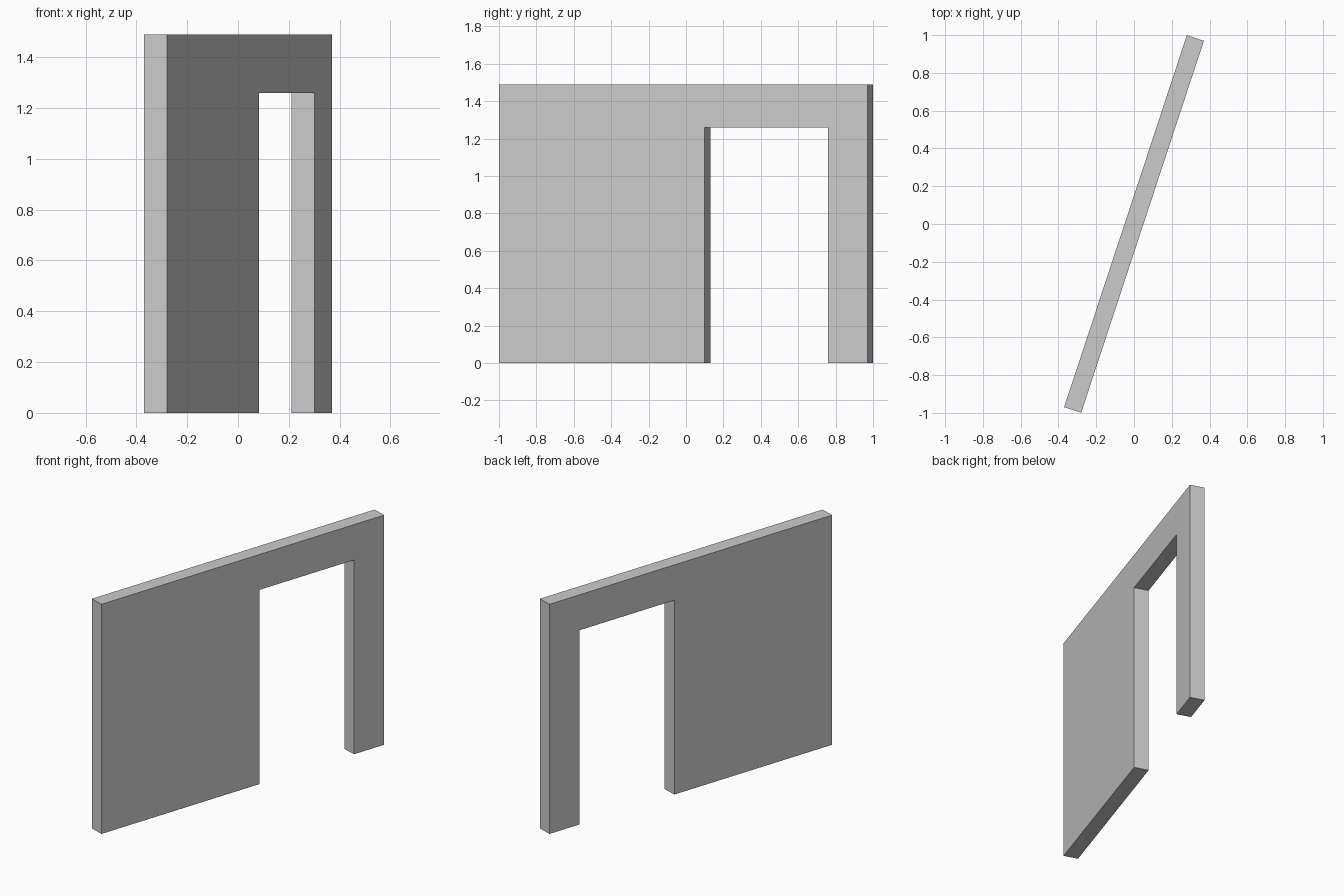
import bpy
import bmesh
import math

cube = bpy.data.objects.get("Cube")
if cube:
    bpy.data.objects.remove(cube, do_unlink=True)

# Wall sizes, measured along its own length
HALF = 1.037
THICK = 0.095
HEIGHT = 1.49
DOOR_START, DOOR_END, DOOR_TOP = 0.121, 0.816, 1.26
ANGLE = math.atan2(1.97, 0.65)

# Plain grey plaster
grey = bpy.data.materials.new("light grey")
grey.use_nodes = True
colour = (0.6, 0.6, 0.6, 1.0)
grey.diffuse_color = colour
grey.node_tree.nodes["Principled BSDF"].inputs["Base Color"].default_value = colour

# Wall outline with the doorway, extruded to its thickness
outline = [(-HALF, 0), (DOOR_START, 0), (DOOR_START, DOOR_TOP), (DOOR_END, DOOR_TOP),
           (DOOR_END, 0), (HALF, 0), (HALF, HEIGHT), (-HALF, HEIGHT)]
bm = bmesh.new()
face = bm.faces.new([bm.verts.new((s, -THICK / 2, z)) for s, z in outline])
extruded = bmesh.ops.extrude_face_region(bm, geom=[face])["geom"]
moved = [v for v in extruded if isinstance(v, bmesh.types.BMVert)]
bmesh.ops.translate(bm, verts=moved, vec=(0, THICK, 0))
bmesh.ops.recalc_face_normals(bm, faces=bm.faces)

mesh = bpy.data.meshes.new("wall_with_doorway")
bm.to_mesh(mesh)
bm.free()
mesh.materials.append(grey)

# Turn the wall to its slanted position
wall = bpy.data.objects.new("wall_with_doorway", mesh)
wall.rotation_euler.z = ANGLE
bpy.context.collection.objects.link(wall)
